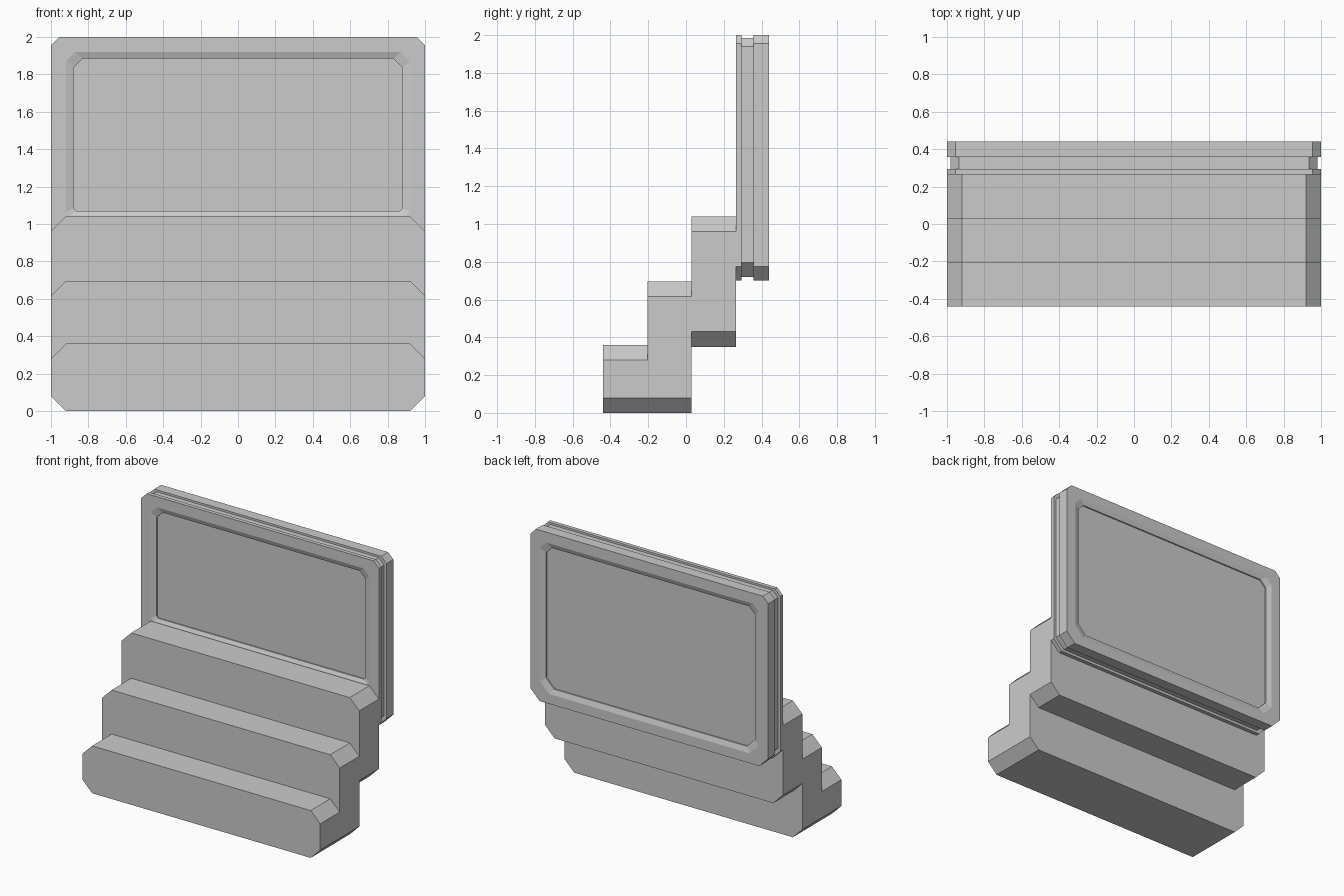
import bpy, bmesh

if "Cube" in bpy.data.objects:
    bpy.data.objects.remove(bpy.data.objects["Cube"])

grey = bpy.data.materials.new("plain grey")
grey.diffuse_color = (0.6, 0.6, 0.6, 1)
grey.use_nodes = True
grey.node_tree.nodes["Principled BSDF"].inputs["Base Color"].default_value = grey.diffuse_color


def octagon(y, x, z0, z1, top, bottom):
    """Rectangle with cut corners in the XZ plane at depth y."""
    half = [(x - bottom, z0), (x, z0 + bottom), (x, z1 - top), (x - top, z1)]
    pts = half + [(-px, pz) for px, pz in reversed(half)]
    return [(px, y, pz) for px, pz in pts]


def loft(name, rings):
    """Skin a chain of rings and cap both ends."""
    bm = bmesh.new()
    loops = [[bm.verts.new(p) for p in ring] for ring in rings]
    for a, b in zip(loops, loops[1:]):
        for i in range(8):
            j = (i + 1) % 8
            bm.faces.new((a[i], a[j], b[j], b[i]))
    bm.faces.new(loops[0])
    bm.faces.new(loops[-1])
    bmesh.ops.recalc_face_normals(bm, faces=bm.faces)
    mesh = bpy.data.meshes.new(name)
    bm.to_mesh(mesh)
    bm.free()
    mesh.materials.append(grey)
    obj = bpy.data.objects.new(name, mesh)
    bpy.context.collection.objects.link(obj)
    return obj


# Stepped base: three blocks with cut corners
for name, y0, y1, z0, z1 in [("lower_step", -0.44, -0.205, 0, 0.36),
                             ("middle_step", -0.205, 0.03, 0, 0.695),
                             ("upper_step", 0.03, 0.265, 0.35, 1.04)]:
    loft(name, [octagon(y, 1, z0, z1, 0.08, 0.08) for y in (y0, y1)])

# Upright display: front screen, bevelled frame, edge groove, back screen
outer = (1, 0.70, 2.0, 0.045, 0.075)
groove = (0.98, 0.72, 1.985, 0.045, 0.075)
front_rim = (0.92, 1.045, 1.92, 0.05, 0.02)
front_screen = (0.88, 1.07, 1.885, 0.05, 0.015)
back_rim = (0.92, 0.775, 1.92, 0.05, 0.075)
back_screen = (0.88, 0.815, 1.885, 0.05, 0.07)
loft("display_panel", [octagon(y, *shape) for y, shape in [
    (0.288, front_screen), (0.278, front_screen), (0.265, front_rim),
    (0.265, outer), (0.295, outer), (0.295, groove),
    (0.357, groove), (0.357, outer), (0.44, outer),
    (0.44, back_rim), (0.427, back_screen), (0.417, back_screen)]])
